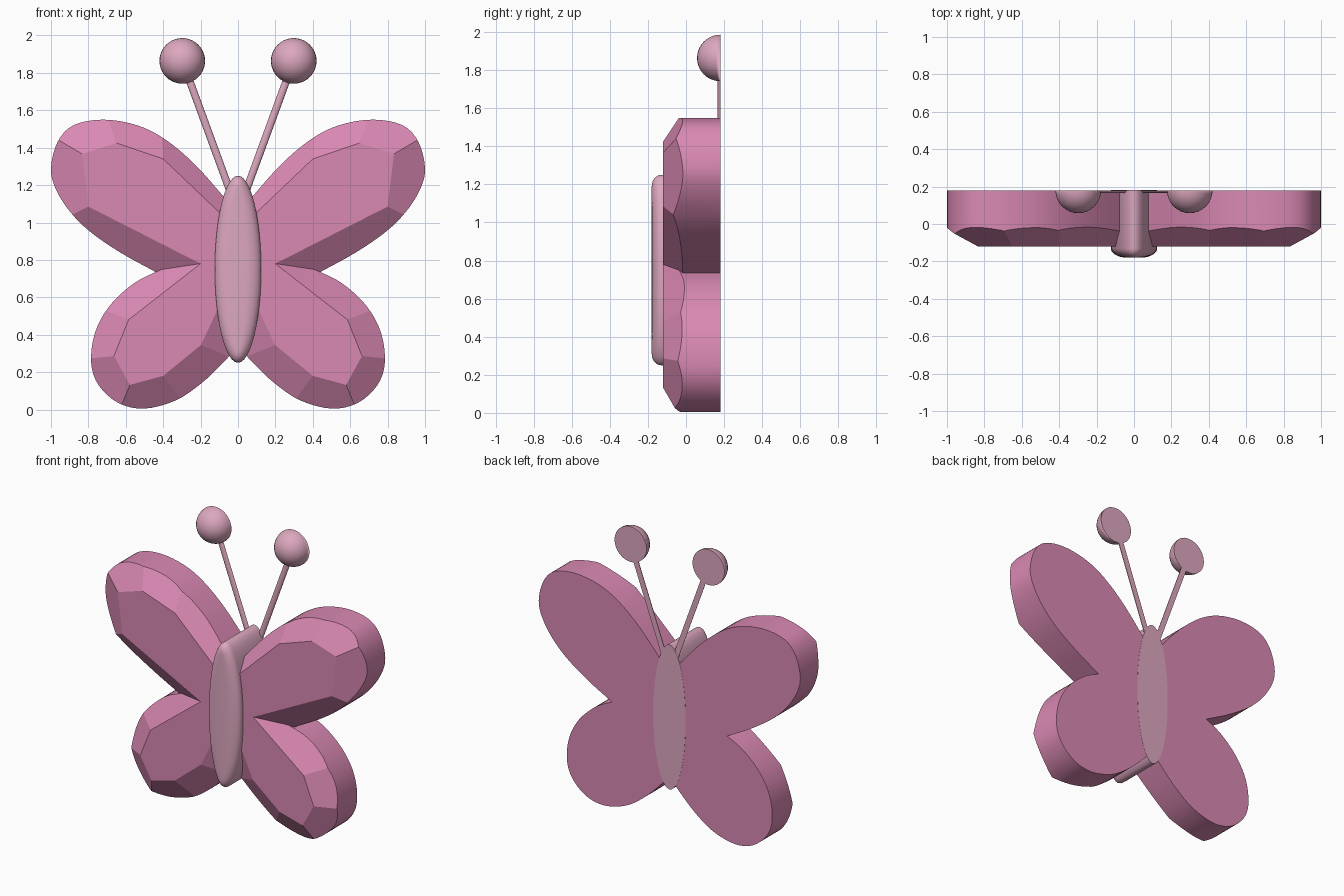
import bpy, bmesh, math
from mathutils import Vector

if "Cube" in bpy.data.objects:
    bpy.data.objects.remove(bpy.data.objects["Cube"])

BACK, FRONT = 0.18, -0.12


def material(name, rgb):
    m = bpy.data.materials.new(name)
    m.diffuse_color = (*rgb, 1)
    m.use_nodes = True
    m.node_tree.nodes["Principled BSDF"].inputs["Base Color"].default_value = m.diffuse_color
    return m


WING = material("wing pink", (0.70, 0.25, 0.45))
BODY = material("pale pink", (0.72, 0.39, 0.52))


def finish(bm, name, mat, mirror=True):
    bmesh.ops.recalc_face_normals(bm, faces=bm.faces)
    me = bpy.data.meshes.new(name)
    bm.to_mesh(me)
    bm.free()
    me.materials.append(mat)
    ob = bpy.data.objects.new(name, me)
    bpy.context.collection.objects.link(ob)
    if mirror:
        ob.modifiers.new("mirror", 'MIRROR')
    return ob


def spline(pts, n=4):
    """Smooth open curve through the points (Catmull-Rom)."""
    p = [Vector(q) for q in pts]
    p = [2 * p[0] - p[1]] + p + [2 * p[-1] - p[-2]]
    out = []
    for a, b, c, d in zip(p, p[1:], p[2:], p[3:]):
        for i in range(n):
            t = i / n
            out.append(0.5 * (2 * b + (c - a) * t + (2 * a - 5 * b + 4 * c - d) * t**2
                              + (3 * b - a - 3 * c + d) * t**3))
    return out + [p[-2]]


def wing(name, outline, closing, facet):
    """Extruded curved outline whose front rim is cut by one plane per facet edge."""
    curve = spline(outline)
    bm = bmesh.new()
    base = bm.faces.new([bm.verts.new((q[0], BACK, q[1])) for q in curve + closing])
    ext = bmesh.ops.extrude_face_region(bm, geom=[base], use_keep_orig=True)
    for v in ext["geom"]:
        if isinstance(v, bmesh.types.BMVert):
            v.co.y = FRONT
    bmesh.ops.recalc_face_normals(bm, faces=bm.faces)
    for a, b in zip(facet, facet[1:]):
        a, b = Vector(a), Vector(b)
        t = (b - a).normalized()
        n = Vector((t.y, -t.x))
        mid = (a + b) / 2
        ahead = [q for q in curve if (q - mid).dot(n) > 0]
        near = min(ahead, key=lambda q: abs((q - mid).dot(t)))
        s = 0.1 / max(0.08, (near - mid).dot(n))
        res = bmesh.ops.bisect_plane(
            bm, geom=bm.verts[:] + bm.edges[:] + bm.faces[:], dist=1e-5,
            plane_co=(a.x, FRONT, a.y), plane_no=Vector((s * n.x, -1, s * n.y)).normalized(),
            clear_outer=True)
        cut = [e for e in res["geom_cut"] if isinstance(e, bmesh.types.BMEdge) and e.is_boundary]
        bmesh.ops.edgeloop_fill(bm, edges=cut)
    # drop the hidden wall on the mirror line, round only the side walls
    bmesh.ops.delete(bm, geom=[f for f in bm.faces if all(abs(v.co.x) < 1e-4 for v in f.verts)],
                     context='FACES_ONLY')
    bmesh.ops.recalc_face_normals(bm, faces=bm.faces)
    for f in bm.faces:
        f.smooth = abs(f.normal.y) < 0.02
    return finish(bm, name, WING)


# Wings
wing("upper_wings",
     [(0.2, 0.60), (0.44, 0.735), (0.625, 0.837), (0.79, 0.95), (0.90, 1.06), (0.975, 1.18),
      (1.0, 1.29), (0.965, 1.43), (0.88, 1.52), (0.72, 1.55), (0.54, 1.52), (0.39, 1.445),
      (0.23, 1.31), (0.07, 1.13), (0.0, 1.04)],
     [Vector((0, 0.6))],
     [(0.2, 0.78), (0.80, 1.085), (0.834, 1.367), (0.65, 1.425), (0.40, 1.34), (0.085, 1.04)])
wing("lower_wings",
     [(0.0, 0.34), (0.08, 0.25), (0.19, 0.145), (0.33, 0.05), (0.50, 0.005), (0.64, 0.035),
      (0.745, 0.13), (0.785, 0.25), (0.765, 0.41), (0.69, 0.55), (0.57, 0.665), (0.44, 0.735),
      (0.2, 0.83)],
     [Vector((0, 0.88))],
     [(0.107, 0.54), (0.198, 0.345), (0.40, 0.18), (0.578, 0.132), (0.663, 0.286),
      (0.585, 0.48), (0.2, 0.78)])

# Body: elliptical prism with a pillowed front
bm = bmesh.new()
N = 48
rings = [(0.181, 0.124, 0.5)]
for i in range(8):
    a = math.pi / 2 * i / 7
    rings.append((-0.13 - 0.05 * math.sin(a), 0.124 * (0.3 + 0.7 * math.cos(a)),
                  0.5 - 0.06 * (1 - math.cos(a))))
loops = [[bm.verts.new((rx * math.cos(2 * math.pi * k / N), y,
                        0.75 + rz * math.sin(2 * math.pi * k / N))) for k in range(N)]
         for y, rx, rz in rings]
for r0, r1 in zip(loops, loops[1:]):
    for k in range(N):
        bm.faces.new((r0[k], r0[(k + 1) % N], r1[(k + 1) % N], r1[k])).smooth = True
bm.faces.new(loops[0])
bm.faces.new(loops[-1]).smooth = True
finish(bm, "body", BODY, mirror=False)


def cut_back(bm):
    """Slice off everything behind the flat back and close it."""
    for f in bm.faces:
        f.smooth = True
    res = bmesh.ops.bisect_plane(bm, geom=bm.verts[:] + bm.edges[:] + bm.faces[:],
                                 plane_co=(0, BACK, 0), plane_no=(0, 1, 0), clear_outer=True)
    cut = [e for e in res["geom_cut"] if isinstance(e, bmesh.types.BMEdge)]
    for f in bmesh.ops.edgeloop_fill(bm, edges=cut)["faces"]:
        f.smooth = False


# Antenna tips: half balls
bm = bmesh.new()
bmesh.ops.create_uvsphere(bm, u_segments=32, v_segments=20, radius=0.122)
bmesh.ops.translate(bm, verts=bm.verts, vec=(0.298, BACK, 1.864))
cut_back(bm)
finish(bm, "antenna_tips", BODY)

# Antenna stems: thin flattened half rods
bm = bmesh.new()
low, high = Vector((0.025, BACK, 1.12)), Vector((0.285, BACK, 1.83))
axis = (high - low).normalized()
side = Vector((axis.z, 0, -axis.x))
ends = []
for c in (low, high):
    ends.append([bm.verts.new(c + side * 0.02 * math.cos(math.pi * k / 8)
                              + Vector((0, -0.014 * math.sin(math.pi * k / 8), 0)))
                 for k in range(9)])
for k in range(8):
    bm.faces.new((ends[0][k], ends[0][k + 1], ends[1][k + 1], ends[1][k])).smooth = True
bm.faces.new((ends[0][0], ends[0][8], ends[1][8], ends[1][0]))
for e in ends:
    bm.faces.new(e)
finish(bm, "antenna_stems", BODY)
